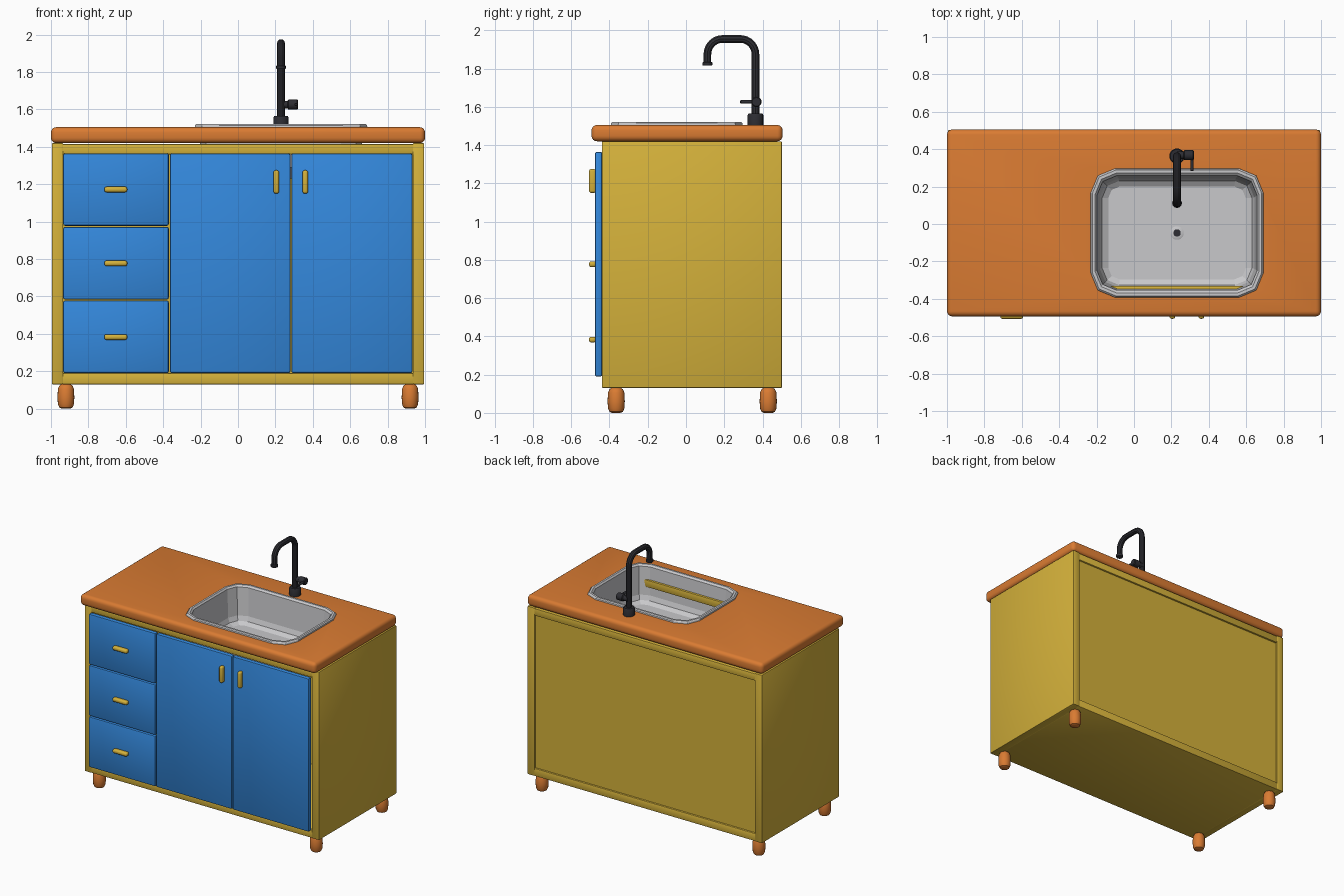
import bpy, bmesh, math
from mathutils import Vector

if "Cube" in bpy.data.objects:
    bpy.data.objects.remove(bpy.data.objects["Cube"])


def material(name, r, g, b):
    m = bpy.data.materials.new(name)
    m.diffuse_color = (*[c ** 2.2 for c in (r, g, b)], 1)
    m.use_nodes = True
    m.node_tree.nodes["Principled BSDF"].inputs["Base Color"].default_value = m.diffuse_color
    return m


ORANGE = material("orange_wood", 0.85, 0.48, 0.21)
YELLOW = material("yellow_paint", 0.83, 0.69, 0.24)
BLUE = material("blue_paint", 0.215, 0.53, 0.86)
STEEL = material("steel", 0.78, 0.78, 0.79)
BLACK = material("black_metal", 0.19, 0.19, 0.21)


def activate(ob):
    bpy.ops.object.select_all(action='DESELECT')
    ob.select_set(True)
    bpy.context.view_layer.objects.active = ob


def finish(name, bm, mat, smooth=True):
    bmesh.ops.recalc_face_normals(bm, faces=bm.faces)
    me = bpy.data.meshes.new(name)
    bm.to_mesh(me)
    bm.free()
    me.materials.append(mat)
    ob = bpy.data.objects.new(name, me)
    bpy.context.collection.objects.link(ob)
    if smooth:
        activate(ob)
        bpy.ops.object.shade_smooth_by_angle(angle=math.radians(35))
    return ob


def box(name, mat, x, y, z, bevel=0.006, seg=2):
    """Box given by (min, max) on each axis, with rounded edges."""
    bm = bmesh.new()
    bmesh.ops.create_cube(bm, size=1)
    for v in bm.verts:
        v.co = [(a + b) / 2 + c * (b - a) for (a, b), c in zip((x, y, z), v.co)]
    if bevel:
        bmesh.ops.bevel(bm, geom=bm.edges[:], offset=bevel, segments=seg,
                        profile=0.5, affect='EDGES')
    return finish(name, bm, mat)


def lathe(name, mat, profile, origin, axis=(0, 0, 1), n=20):
    """Closed turned part from (radius, distance along axis) points."""
    bm = bmesh.new()
    rot = Vector((0, 0, 1)).rotation_difference(Vector(axis))
    rings = [[bm.verts.new(Vector(origin) + rot @ Vector(
        (r * math.cos(2 * math.pi * i / n), r * math.sin(2 * math.pi * i / n), h)))
        for i in range(n)] for r, h in profile]
    skin(bm, rings)
    bm.faces.new(rings[0])
    bm.faces.new(rings[-1])
    return finish(name, bm, mat)


def skin(bm, rings):
    for a, b in zip(rings, rings[1:]):
        for i in range(len(a)):
            j = (i + 1) % len(a)
            bm.faces.new((a[i], a[j], b[j], b[i]))


# Sink centre
SX, SY = 0.23, -0.048


def rounded_ring(bm, hx, hy, r, z):
    """Rectangle with two-segment round corners."""
    ring = []
    for k, (sx, sy) in enumerate(((1, 1), (-1, 1), (-1, -1), (1, -1))):
        for s in range(3):
            a = math.pi / 2 * (k + s / 2)
            ring.append(bm.verts.new((SX + sx * (hx - r) + r * math.cos(a),
                                      SY + sy * (hy - r) + r * math.sin(a), z)))
    return ring


# Cabinet carcass
Z0, Z1 = 0.13, 1.42
for s, side in ((-1, "left"), (1, "right")):
    xs = sorted((s * 0.995, s * 0.935))
    box(f"{side}_side_panel", YELLOW, xs, (-0.44, 0.502), (Z0, Z1))
box("bottom_panel", YELLOW, (-0.94, 0.94), (-0.438, 0.50), (Z0, 0.19))
box("front_top_rail", YELLOW, (-0.94, 0.94), (-0.438, -0.331), (1.36, 1.415))
box("back_top_rail", YELLOW, (-0.94, 0.94), (0.40, 0.50), (1.36, 1.415))
box("back_panel", YELLOW, (-0.94, 0.94), (0.455, 0.487), (0.16, 1.39), 0)

# Drawers and doors
FY = (-0.476, -0.438)
for i, (a, b) in enumerate(((0.19, 0.578), (0.584, 0.972), (0.978, 1.365))):
    box(f"drawer_front_{i + 1}", BLUE, (-0.935, -0.37), FY, (a, b), 0.01)
box("left_door", BLUE, (-0.364, 0.28), FY, (0.19, 1.365), 0.01)
box("right_door", BLUE, (0.286, 0.932), FY, (0.19, 1.365), 0.01)

# Handles
HY = (-0.507, -0.47)
for i, z in enumerate((0.383, 0.777, 1.172)):
    box(f"drawer_handle_{i + 1}", YELLOW, (-0.715, -0.592), HY,
        (z - 0.015, z + 0.015), 0.012, 3)
for name, x in (("left", 0.205), ("right", 0.36)):
    box(f"{name}_door_handle", YELLOW, (x - 0.015, x + 0.015), HY,
        (1.15, 1.275), 0.012, 3)

# Feet
for x in (-0.92, 0.92):
    for y in (-0.365, 0.43):
        lathe("foot", ORANGE, ((0.022, 0), (0.035, 0.006), (0.043, 0.024),
                               (0.045, 0.06), (0.043, 0.106), (0.035, 0.124),
                               (0.022, 0.132)), (x, y, 0))

# Countertop with sink cut-out
top = box("countertop", ORANGE, (-1, 1), (-0.494, 0.505), (1.42, 1.505), 0.028, 4)
bm = bmesh.new()
rings = [rounded_ring(bm, 0.445, 0.325, 0.12, z) for z in (1.3, 1.6)]
skin(bm, rings)
for ring in rings:
    bm.faces.new(ring)
cutter = finish("sink_cutter", bm, ORANGE, False)
cutter.hide_render = True
activate(top)
mod = top.modifiers.new("sink_hole", 'BOOLEAN')
mod.operation, mod.object, mod.solver = 'DIFFERENCE', cutter, 'EXACT'
bpy.ops.object.modifier_apply(modifier=mod.name)
bpy.data.objects.remove(cutter)

# Sink: raised rim, inner walls, floor, then outer shell back to the rim
bm = bmesh.new()
rings = [rounded_ring(bm, *p) for p in (
    (0.462, 0.345, 0.13, 1.502), (0.460, 0.343, 0.13, 1.515),
    (0.453, 0.336, 0.125, 1.522), (0.438, 0.321, 0.115, 1.522),
    (0.428, 0.306, 0.105, 1.510), (0.413, 0.291, 0.10, 1.30),
    (0.400, 0.278, 0.09, 1.265), (0.367, 0.248, 0.06, 1.245))]
skin(bm, rings)
bm.faces.new(rings[-1])
shell = [rounded_ring(bm, *p) for p in (
    (0.440, 0.318, 0.115, 1.502), (0.425, 0.303, 0.11, 1.29),
    (0.375, 0.256, 0.07, 1.232))]
skin(bm, [rings[0]] + shell)
bm.faces.new(shell[-1])
finish("sink_basin", bm, STEEL, False)
lathe("drain_ring", STEEL, ((0.036, 0), (0.036, 0.006), (0.03, 0.009)),
      (SX, SY, 1.243))
lathe("drain_hole", BLACK, ((0.02, 0), (0.02, 0.004)), (SX, SY, 1.25))

# Tap spout: swept pipe with two rounded bends
FX, FYC, TIP = 0.23, 0.363, 0.112
R, TOP = 0.08, 1.955
path = [(FYC, 1.51)]
path += [(FYC - R + R * math.cos(a), TOP - R + R * math.sin(a))
         for a in [math.pi / 2 * i / 8 for i in range(9)]]
path += [(TIP + R + R * math.cos(a), TOP - R + R * math.sin(a))
         for a in [math.pi / 2 * (1 + i / 8) for i in range(9)]]
path += [(TIP, 1.825)]
cu = bpy.data.curves.new("tap_spout", 'CURVE')
cu.dimensions = '3D'
cu.bevel_depth, cu.bevel_resolution, cu.use_fill_caps = 0.021, 3, True
sp = cu.splines.new('POLY')
sp.points.add(len(path) - 1)
for p, (y, z) in zip(sp.points, path):
    p.co = (FX, y, z, 1)
cu.materials.append(BLACK)
spout = bpy.data.objects.new("tap_spout", cu)
bpy.context.collection.objects.link(spout)
activate(spout)
bpy.ops.object.convert(target='MESH')
bpy.ops.object.shade_smooth_by_angle(angle=math.radians(35))

# Tap collars, valve and lever
lathe("tap_base", BLACK, ((0.041, 0), (0.041, 0.052), (0.036, 0.06)), (FX, FYC, 1.505))
lathe("tap_nozzle", BLACK, ((0.024, 0), (0.026, 0.004), (0.026, 0.016), (0.022, 0.02)),
      (FX, TIP, 1.815))
lathe("tap_valve", BLACK, ((0.02, 0), (0.02, 0.035), (0.027, 0.04), (0.027, 0.086),
                           (0.022, 0.091)), (FX, FYC + 0.005, 1.626), (1, 0, 0))
lathe("tap_lever", BLACK, ((0.006, 0), (0.009, 0.004), (0.009, 0.10)),
      (0.31, 0.283, 1.626), (0, 1, 0), 12)
